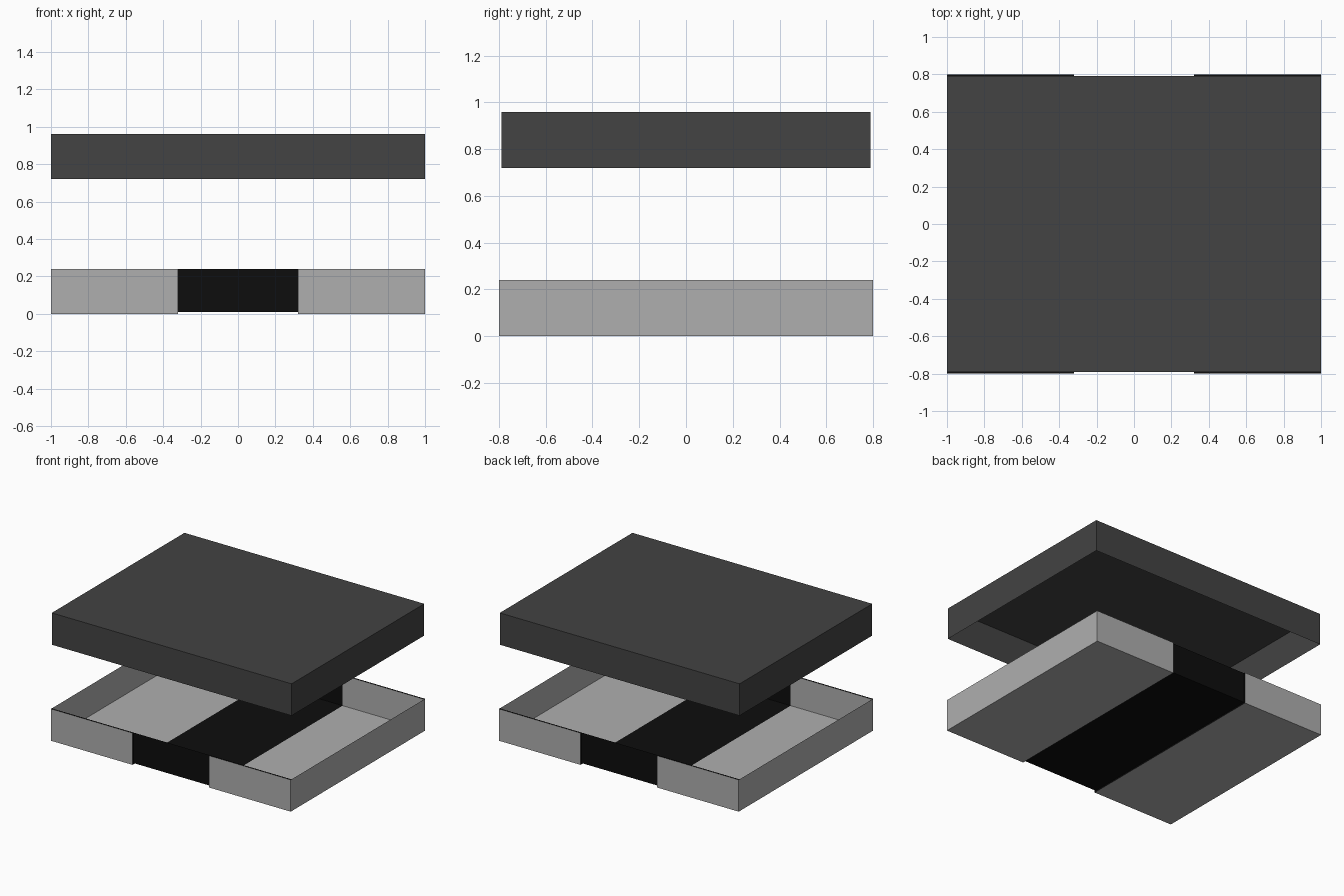
import bpy
import bmesh

cube = bpy.data.objects.get("Cube")
if cube:
    bpy.data.objects.remove(cube, do_unlink=True)


def material(name, value):
    mat = bpy.data.materials.new(name)
    mat.use_nodes = True
    color = (value, value, value, 1)
    mat.diffuse_color = color
    bsdf = next(n for n in mat.node_tree.nodes if n.type == 'BSDF_PRINCIPLED')
    bsdf.inputs["Base Color"].default_value = color
    return mat


LIGHT = material("light grey", 0.43)
DARK = material("charcoal", 0.056)
BLACK = material("black", 0.004)

OUTER, INNER = 0.80, 0.79      # half depths of the raised panels and the box
BAND, END = 0.32, 1.0          # half widths of the band and the box
FLOOR, RIM = 0.01, 0.24        # heights of the box floor and rim
LID_BOTTOM, LID_TOP = 0.72, 0.96


def add_object(name, bm, *mats):
    bmesh.ops.recalc_face_normals(bm, faces=bm.faces[:])
    mesh = bpy.data.meshes.new(name)
    bm.to_mesh(mesh)
    bm.free()
    for mat in mats:
        mesh.materials.append(mat)
    obj = bpy.data.objects.new(name, mesh)
    bpy.context.collection.objects.link(obj)
    return obj


def channel(x, y, z):
    """U-shaped profile at x, open at the top."""
    return [(x, -y, RIM), (x, -y, z), (x, y, z), (x, y, RIM)]


def strip(bm, a, b, index=0):
    """Join two rows of vertices with quads."""
    for i in range(len(a) - 1):
        face = bm.faces.new((a[i], a[i + 1], b[i + 1], b[i]))
        face.material_index = index


# Lid: a thin-walled box open underneath
bm = bmesh.new()
bmesh.ops.create_cube(bm, size=1)
for v in bm.verts:
    v.co = (v.co.x * 2 * END, v.co.y * 2 * INNER,
            LID_TOP if v.co.z > 0 else LID_BOTTOM)
bottom = [f for f in bm.faces if f.calc_center_median().z < LID_BOTTOM + 0.001]
bmesh.ops.delete(bm, geom=bottom, context='FACES_ONLY')
add_object("lid", bm, DARK)

# Band: black channel across the middle of the tray
bm = bmesh.new()
rows = [[bm.verts.new(p) for p in channel(x, INNER, FLOOR)] for x in (-BAND, BAND)]
strip(bm, *rows)
add_object("tray_band", bm, BLACK)

# Tray ends: raised panels with black edges, closed by an end wall
for side, name in ((1, "tray_left"), (-1, "tray_right")):
    bm = bmesh.new()
    out_near, out_far, in_near, in_far = [
        [bm.verts.new(p) for p in channel(side * x, y, z)]
        for y, z in ((OUTER, 0), (INNER, FLOOR)) for x in (BAND, END)]
    strip(bm, out_near, out_far)
    strip(bm, in_near, in_far)
    strip(bm, out_far, in_far)
    bm.faces.new(in_far)
    strip(bm, out_near, in_near, 1)
    for i in (0, 3):
        strip(bm, [out_near[i], out_far[i]], [in_near[i], in_far[i]], 1)
    add_object(name, bm, LIGHT, BLACK)
